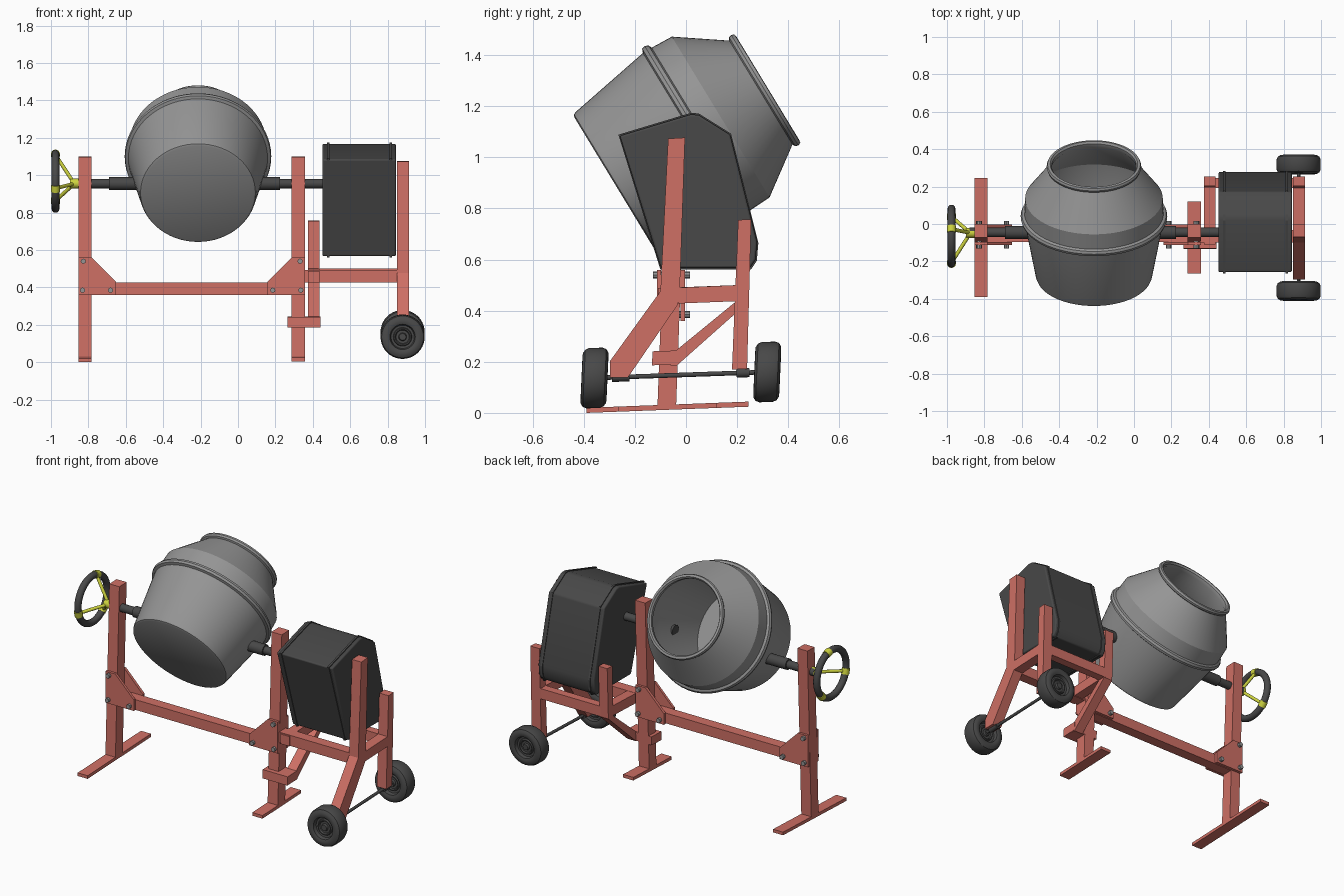
import bpy, bmesh, math
from mathutils import Matrix, Vector

if "Cube" in bpy.data.objects:
    bpy.data.objects.remove(bpy.data.objects["Cube"])


def mat(name, rgb):
    m = bpy.data.materials.new(name)
    m.diffuse_color = (*rgb, 1)
    m.use_nodes = True
    m.node_tree.nodes["Principled BSDF"].inputs["Base Color"].default_value = m.diffuse_color
    return m


RED = mat("red_paint", (0.62, 0.16, 0.13))
DARK = mat("dark_grey", (0.065, 0.065, 0.065))
STEEL = mat("drum_grey", (0.3, 0.3, 0.3))
YELLOW = mat("yellow_paint", (0.62, 0.66, 0.05))


def finish(name, bm, material, smooth=False, bevel=0):
    bmesh.ops.recalc_face_normals(bm, faces=bm.faces)
    me = bpy.data.meshes.new(name)
    bm.to_mesh(me)
    bm.free()
    ob = bpy.data.objects.new(name, me)
    bpy.context.collection.objects.link(ob)
    me.materials.append(material)
    if bevel:
        b = ob.modifiers.new("bevel", 'BEVEL')
        b.width, b.segments = bevel, 3
    if smooth:
        bpy.ops.object.select_all(action='DESELECT')
        ob.select_set(True)
        bpy.context.view_layer.objects.active = ob
        bpy.ops.object.shade_smooth_by_angle(angle=math.radians(32))
    return ob


def prism(name, pts, a, b, material=RED, axis='x', bevel=0):
    """Extrude a (y,z) outline along x, or an (x,z) outline along y."""
    bm = bmesh.new()
    put = (lambda p, t: (t, *p)) if axis == 'x' else (lambda p, t: (p[0], t, p[1]))
    lo, hi = ([bm.verts.new(put(p, t)) for p in pts] for t in (a, b))
    n = len(pts)
    bm.faces.new(lo)
    bm.faces.new(hi)
    for i in range(n):
        j = (i + 1) % n
        bm.faces.new((lo[i], lo[j], hi[j], hi[i]))
    return finish(name, bm, material, bevel > 0, bevel)


def rect(y0, y1, z0, z1):
    return [(y0, z0), (y1, z0), (y1, z1), (y0, z1)]


def lathe(name, prof, matrix, material, n=32, loop=False):
    """Spin an (r, h) profile about local z."""
    bm = bmesh.new()
    rings = []
    for r, h in prof:
        k = 1 if r == 0 else n
        rings.append([bm.verts.new(matrix @ Vector((r * math.cos(t), r * math.sin(t), h)))
                      for t in (2 * math.pi * i / n for i in range(k))])
    pairs = list(zip(rings, rings[1:])) + ([(rings[-1], rings[0])] if loop else [])
    for p, q in pairs:
        for i in range(n):
            j = (i + 1) % n
            f = [p[i % len(p)], p[j % len(p)], q[j % len(q)], q[i % len(q)]]
            bm.faces.new(list(dict.fromkeys(f)))
    return finish(name, bm, material, True)


def rod(name, p, q, r, material, n=20):
    p, q = Vector(p), Vector(q)
    d = q - p
    m = Matrix.Translation(p) @ d.to_track_quat('Z', 'Y').to_matrix().to_4x4()
    return lathe(name, [(0, 0), (r, 0), (r, d.length), (0, d.length)], m, material, n)


# Drum: hollow shell with belt ridge and rolled rim, tilted backwards
lathe("drum", [(0, 0), (.296, 0), (.307, .005), (.312, .018), (.372, .36), (.388, .366),
               (.392, .38), (.386, .394), (.372, .4), (.368, .49), (.238, .674),
               (.249, .68), (.253, .692), (.248, .704), (.234, .706), (.226, .695),
               (.228, .672), (.356, .487), (.358, .37), (.3, .02), (0, .02)],
      Matrix.Translation((-.214, -.283, .903)) @ Matrix.Rotation(math.radians(-58.7), 4, 'X'),
      STEEL, 64)

# Drum axle: thin shafts and thick sleeves
AY, AZ = -.045, .955
for name, x0, x1, r in (("left_shaft", -.88, -.68, .025), ("left_sleeve", -.69, -.535, .034),
                        ("right_sleeve", .105, .225, .034), ("right_shaft", .215, .47, .025)):
    rod(name, (x0, AY, AZ), (x1, AY, AZ), r, DARK)

# Main posts and feet
for side, x0, x1, f0, f1 in (("left", -.853, -.783, -.39, .245), ("right", .286, .358, -.265, .12)):
    prism(side + "_post", [(-.112, .014), (-.039, .018), (.001, 1.1), (-.072, 1.098)], x0, x1)
    z0, z1 = (f0 + .39) * .038, (f1 + .39) * .038
    prism(side + "_foot", [(f0, z0), (f1, z1), (f1, z1 + .02), (f0, z0 + .02)], x0, x1)
prism("crossbar", rect(-.095, -.027, .36, .425), -.783, .286)

# Gusset plates with bolts on both faces of both posts
for side, ox, s in (("left", -.853, 1), ("right", .358, -1)):
    outline = [(ox + s * u, z) for u, z in
               ((0, .36), (.2, .36), (.2, .43), (.07, .56), (0, .56))]
    for face, y0, y1, tip in (("front", -.113, -.097, -.13), ("back", -.022, -.004, .015)):
        prism(f"{side}_{face}_gusset", outline, y0, y1, axis='y')
        for k, (u, z) in enumerate(((.026, .54), (.022, .385), (.172, .385))):
            x = ox + s * u
            rod(f"{side}_{face}_bolt_{k}", (x, -.06, z), (x, tip, z), .014, STEEL, 8)

# Motor housing with two raised lips
box = [(-.259, 1.084), (.02, 1.168), (.05, 1.165), (.173, 1.088), (.278, .669),
       (.272, .6), (.25, .567), (-.098, .567)]
prism("motor_housing", box, .452, .844, DARK, bevel=.008)
lip = [(.02 + (y - .02) * 1.02, .86 + (z - .86) * 1.02) for y, z in box]
for k, x in enumerate((.477, .811)):
    prism(f"housing_lip_{k}", lip, x, x + .012, DARK)

# Motor frame: outer legs, inner bent leg, connecting bars
OX = (.85, .915)
IX = (.375, .437)
prism("outer_front_leg", [(-.07, 1.073), (-.004, 1.077), (-.024, .488), (-.031, .425),
                          (-.227, .139), (-.298, .139), (-.298, .202), (-.1, .476)], *OX)
prism("outer_rear_leg", [(.204, .755), (.255, .757), (.239, .172), (.18, .17)], *OX)
prism("inner_bent_leg", [(.204, .755), (.255, .757), (.243, .433), (-.035, .186),
                         (-.06, .186), (-.06, .241), (-.043, .241), (.192, .433)], *IX)
prism("inner_clamp", [(-.133, .186), (-.033, .19), (-.031, .244), (-.131, .241)], .265, .44)
prism("outer_side_bar", [(-.03, .428), (.2, .437), (.2, .5), (-.03, .49)], *OX)
prism("inner_side_bar", [(-.11, .426), (.2, .437), (.2, .5), (-.11, .488)], *IX)
prism("front_bar", rect(-.1, -.033, .425, .492), .35, .855)
prism("rear_bar", rect(.193, .245, .435, .5), .43, .855)

# Wheel axle with sleeves
WX = .88


def axle_point(y):
    return (WX, y, .149 + .035 * y)


rod("wheel_axle", axle_point(-.34), axle_point(.3), .009, DARK)
rod("axle_sleeve_front", axle_point(-.29), axle_point(-.222), .018, DARK)
rod("axle_sleeve_rear", axle_point(.198), axle_point(.248), .018, DARK)

# Wheels: tyre, rim and hub in one profile, mirrored across the middle
half = [(0, .038), (.018, .038), (.022, .026), (.035, .026), (.04, .034), (.046, .034),
        (.05, .024), (.062, .026), (.068, .046), (.08, .051), (.098, .05), (.112, .041),
        (.118, .026)]
tyre = half + [(r, -h) for r, h in reversed(half)]
for name, y in (("front_wheel", -.358), ("rear_wheel", .318)):
    c = axle_point(y)
    lathe(name, tyre, Matrix(((1, 0, 0, c[0]), (0, .045, 1, c[1]), (0, 1, .03, c[2]), (0, 0, 0, 1))),
          DARK, 40)

# Hand wheel: rim, hub and three spokes
cx, cy, cz, R = -.976, -.065, .967, .147
ring = [(R + .021 * math.cos(t), .021 * math.sin(t)) for t in (i * math.pi / 6 for i in range(12))]
lathe("hand_wheel_rim", ring, Matrix.Translation((cx, cy, cz)) @ Matrix.Rotation(math.pi / 2, 4, 'Y'),
      DARK, 48, True)
hub = Vector((-.875, AY - .003, AZ))
rod("hand_wheel_hub", hub - Vector((.022, 0, 0)), hub + Vector((.022, 0, 0)), .026, YELLOW)
for k, deg in enumerate((75, 195, 315)):
    a = math.radians(deg)
    radial = Vector((0, math.cos(a), math.sin(a)))
    tangent = Vector((0, -math.sin(a), math.cos(a)))
    end = Vector((cx, cy, cz)) + radial * R
    rod(f"spoke_{k}", hub, end, .010, YELLOW, 12)
    rod(f"spoke_clip_{k}", end - tangent * .018, end + tangent * .018, .024, YELLOW, 16)
